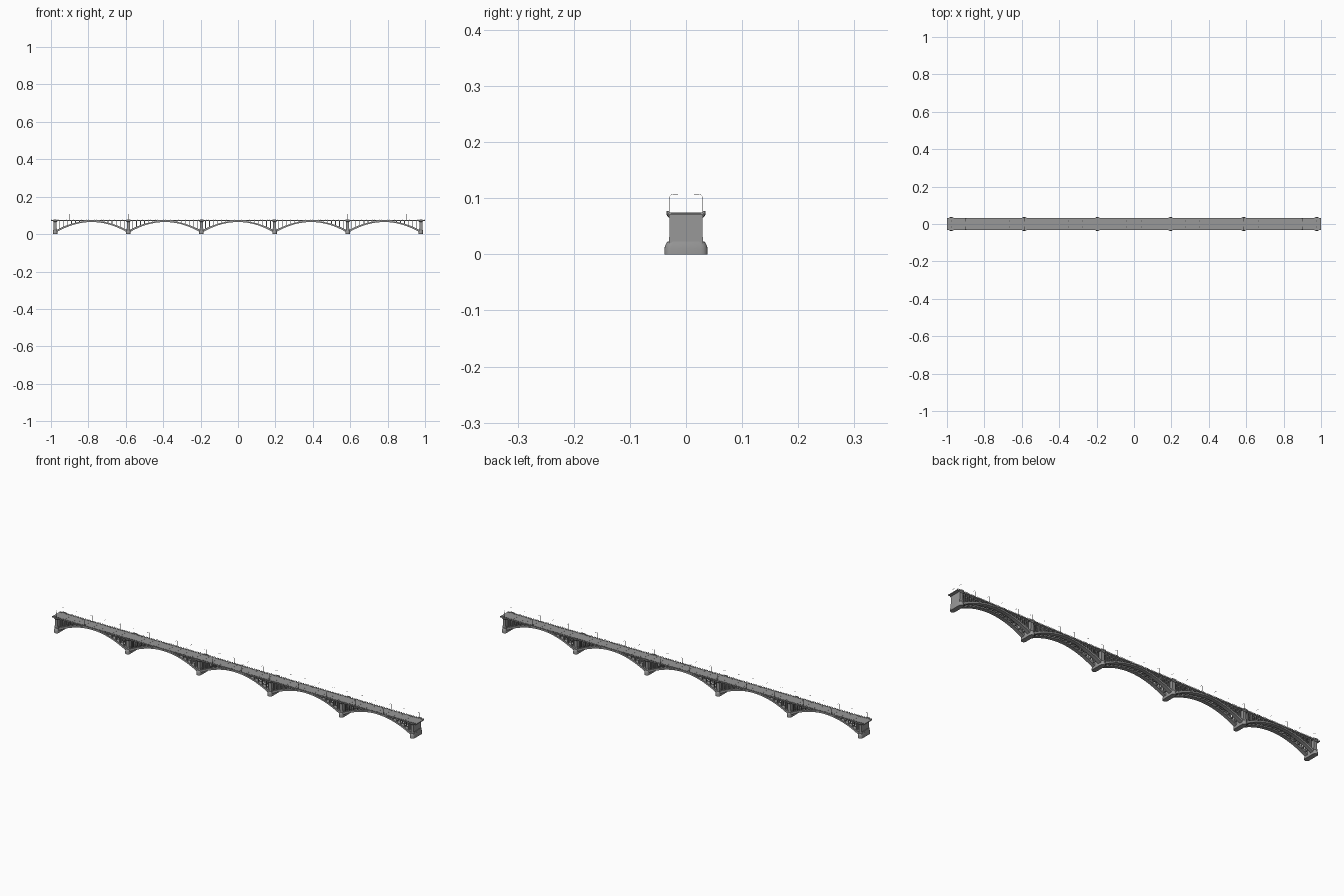
import bpy, bmesh, math
from mathutils import Matrix

if "Cube" in bpy.data.objects:
    bpy.data.objects.remove(bpy.data.objects["Cube"])

SPAN = 0.391
PIERS = [SPAN * (i - 2.5) for i in range(6)]
DECK_BOTTOM, DECK_TOP = 0.070, 0.074

concrete = bpy.data.materials.new("dark_concrete")
concrete.diffuse_color = (0.315, 0.315, 0.315, 1)
concrete.use_nodes = True
concrete.node_tree.nodes["Principled BSDF"].inputs["Base Color"].default_value = concrete.diffuse_color


def finish(name, bm, smooth=False):
    bmesh.ops.recalc_face_normals(bm, faces=bm.faces)
    me = bpy.data.meshes.new(name)
    bm.to_mesh(me)
    bm.free()
    me.materials.append(concrete)
    ob = bpy.data.objects.new(name, me)
    bpy.context.collection.objects.link(ob)
    if smooth:
        bpy.context.view_layer.objects.active = ob
        ob.select_set(True)
        bpy.ops.object.shade_smooth_by_angle(angle=math.radians(35))
        ob.select_set(False)
    return ob


def box(bm, x0, x1, y0, y1, z0, z1):
    m = Matrix.Translation(((x0 + x1) / 2, (y0 + y1) / 2, (z0 + z1) / 2))
    m = m @ Matrix.Diagonal((x1 - x0, y1 - y0, z1 - z0, 1))
    bmesh.ops.create_cube(bm, size=1, matrix=m)


def loft(bm, rings):
    rows = [[bm.verts.new(p) for p in r] for r in rings]
    n = len(rows[0])
    for a, b in zip(rows, rows[1:]):
        for i in range(n):
            j = (i + 1) % n
            bm.faces.new((a[i], a[j], b[j], b[i]))
    bm.faces.new(rows[0])
    bm.faces.new(rows[-1])


def rounded_plan(cx, hx, hy, z, n=8):
    # long oval: straight sides with round ends facing front and back
    pts = []
    for s in (1, -1):
        for i in range(n + 1):
            a = math.pi * i / n
            pts.append((cx + s * hx * math.cos(a), s * (hy - hx + hx * math.sin(a)), z))
    return pts


def arch_z(u, crown, spring):
    return crown - (crown - spring) * u * u


# deck slab with curbs
bm = bmesh.new()
box(bm, -1, 1, -0.031, 0.031, DECK_BOTTOM, DECK_TOP)
finish("deck", bm)
bm = bmesh.new()
for s in (-1, 1):
    box(bm, -1, 1, s * 0.0285 - 0.0022, s * 0.0285 + 0.0022, DECK_TOP - 0.0005, DECK_TOP + 0.0007)
finish("curbs", bm)

# river piers: rounded foot, stepped wall shaft
feet, shafts, lookouts = bmesh.new(), bmesh.new(), bmesh.new()
for x in PIERS:
    profile = [(0.0120, 0.0385, 0), (0.0120, 0.0385, 0.010), (0.0115, 0.0375, 0.015),
               (0.0110, 0.0355, 0.019), (0.0105, 0.033, 0.0225)]
    loft(feet, [rounded_plan(x, hx, hy, z) for hx, hy, z in profile])
    box(shafts, x - 0.0078, x + 0.0078, -0.0293, 0.0293, 0.02, DECK_BOTTOM + 0.001)
    box(shafts, x - 0.0102, x + 0.0102, -0.0300, 0.0300, 0.02, 0.0312)
    # faceted lookouts on corbels beside the deck
    for s in (-1, 1):
        rings = []
        for k, z in ((0.15, 0.065), (0.6, 0.068), (1, 0.0705), (1, DECK_TOP)):
            y1 = 0.0295 + 0.0055 * k
            h = 0.009 + 0.003 * k
            rings.append([(x - h, s * 0.029, z), (x - h, s * (y1 - 0.002 * k), z),
                          (x - h * 0.6, s * y1, z), (x + h * 0.6, s * y1, z),
                          (x + h, s * (y1 - 0.002 * k), z), (x + h, s * 0.029, z)])
        loft(lookouts, rings)
        box(lookouts, x - 0.0075, x + 0.0075, s * 0.0345 - 0.0006, s * 0.0345 + 0.0006,
            DECK_TOP - 0.001, 0.0775)
        for t in (-1, 1):
            box(lookouts, x + t * 0.0105 - 0.001, x + t * 0.0105 + 0.001,
                s * 0.0318 - 0.002, s * 0.0318 + 0.002, DECK_TOP - 0.001, 0.0775)
finish("pier_feet", feet, True)
finish("pier_shafts", shafts)
finish("lookouts", lookouts)

# twin arch ribs, spandrel columns, cross beams and deck joints in every span
ribs, columns, beams, joints = (bmesh.new() for _ in range(4))
half = SPAN / 2 - 0.007
COLS = 18
for a, b in zip(PIERS, PIERS[1:]):
    cx = (a + b) / 2
    for s in (-1, 1):
        y0, y1 = s * 0.010, s * 0.028
        rings = []
        for i in range(33):
            u = i / 16 - 1
            x = cx + u * half
            lo, hi = arch_z(u, 0.0645, 0.010), arch_z(u, 0.0712, 0.0225)
            rings.append([(x, y0, lo), (x, y1, lo), (x, y1, hi), (x, y0, hi)])
        loft(ribs, rings)
    for i in range(1, COLS):
        u = 2 * i / COLS - 1
        x = cx + u * SPAN / 2
        z = arch_z((x - cx) / half, 0.0712, 0.0225)
        # floor beam under the deck and a raised joint on top
        box(beams, x - 0.0016, x + 0.0016, -0.0305, 0.0305, 0.0672, DECK_BOTTOM + 0.0005)
        box(joints, x - 0.0006, x + 0.0006, -0.0265, 0.0265, DECK_TOP - 0.0004, DECK_TOP + 0.0002)
        # strut tying the two ribs together
        box(beams, x - 0.002, x + 0.002, -0.011, 0.011, z - 0.007, z - 0.002)
        if z < 0.067:
            for s in (-1, 1):
                for y in (0.013, 0.025):
                    box(columns, x - 0.0018, x + 0.0018, s * y - 0.0025, s * y + 0.0025,
                        z - 0.004, DECK_BOTTOM)
finish("arch_ribs", ribs, True)
finish("spandrel_columns", columns)
finish("floor_beams", beams)
finish("deck_joints", joints)

# railings: top rail and balusters along both edges
bm = bmesh.new()
for s in (-1, 1):
    y = s * 0.0302
    box(bm, -0.999, 0.999, y - 0.0004, y + 0.0004, 0.0769, 0.0775)
    for i in range(201):
        x = -0.998 + i * 1.996 / 200
        w = 0.0009 if i % 4 == 0 else 0.0004
        box(bm, x - w, x + w, y - 0.0004, y + 0.0004, DECK_TOP, 0.077)
finish("railings", bm)

# street lamps: thin posts with arms curving in over the roadway
bm = bmesh.new()
path = [(0.030, 0.074), (0.030, 0.100), (0.0293, 0.1035), (0.0272, 0.1058),
        (0.024, 0.1068), (0.016, 0.107)]
r = 0.0003
for i in range(26):
    x = PIERS[0] + i * SPAN / 5
    for s in (-1, 1):
        rings = []
        for k, (y, z) in enumerate(path):
            p, q = path[max(k - 1, 0)], path[min(k + 1, len(path) - 1)]
            d = math.hypot(q[0] - p[0], q[1] - p[1])
            ny, nz = (q[1] - p[1]) / d * r, -(q[0] - p[0]) / d * r
            rings.append([(x - r, s * (y - ny), z - nz), (x + r, s * (y - ny), z - nz),
                          (x + r, s * (y + ny), z + nz), (x - r, s * (y + ny), z + nz)])
        loft(bm, rings)
        box(bm, x - 0.0006, x + 0.0006, s * 0.0165 - 0.0018, s * 0.0165 + 0.0018, 0.1065, 0.1072)
finish("street_lamps", bm)
